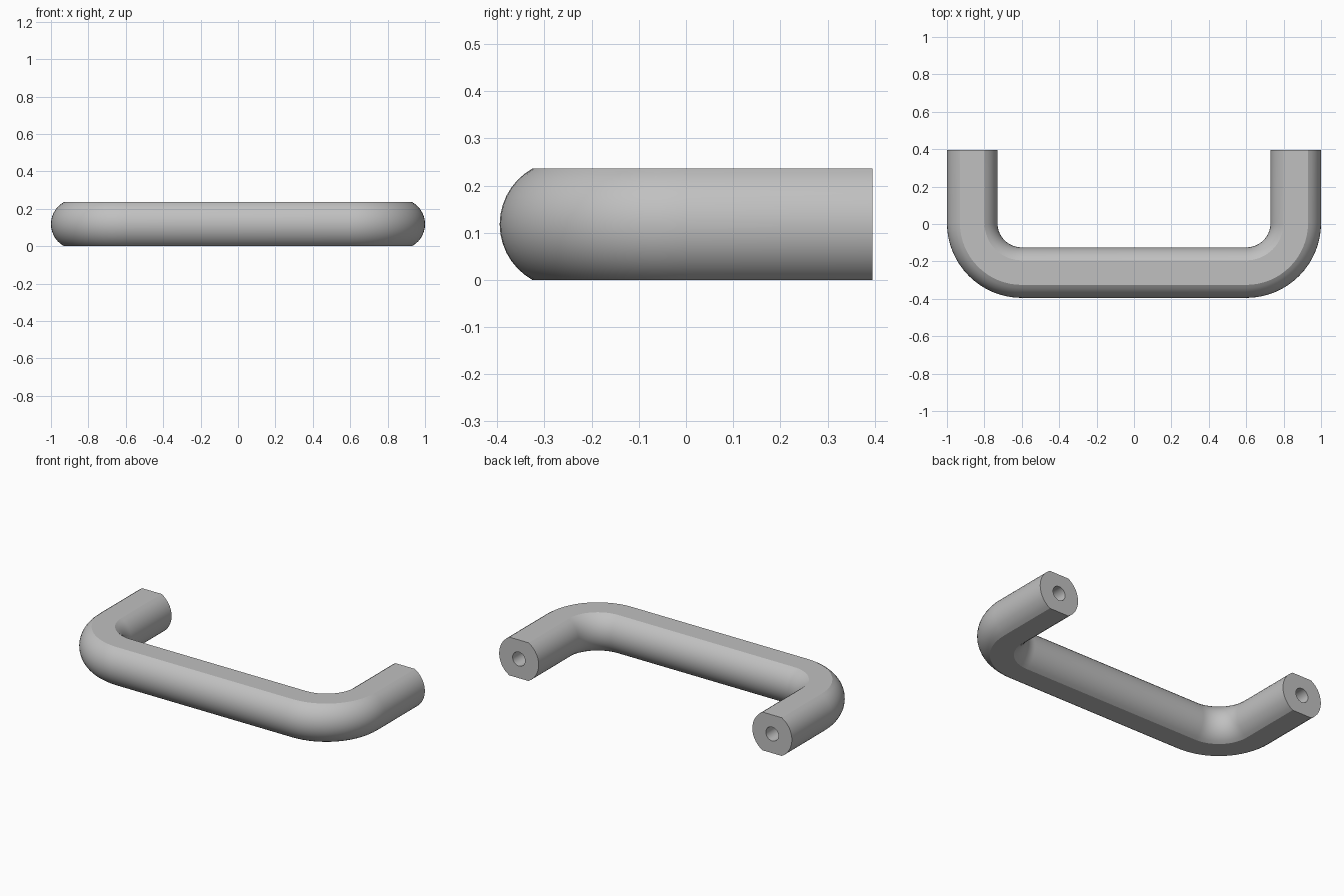
import bpy, bmesh, math
from mathutils import Vector

cube = bpy.data.objects.get("Cube")
if cube:
    bpy.data.objects.remove(cube, do_unlink=True)

RADIUS = 0.135       # round sides of the bar
HALF_HEIGHT = 0.118  # flats on top and bottom
HOLE_RADIUS, HOLE_DEPTH = 0.043, 0.25
LEG_X, END_Y = 0.865, 0.395
BEND = 0.265
BEND_X, BEND_Y = LEG_X - BEND, 0.005
BEND_STEPS = 16

# Cross-section angles: round side, flat, round side, flat
edge = math.asin(HALF_HEIGHT / RADIUS)
angles = []
for start, stop, steps in ((-edge, edge, 14), (edge, math.pi - edge, 6),
                           (math.pi - edge, math.pi + edge, 14),
                           (math.pi + edge, 2 * math.pi - edge, 6)):
    angles += [start + (stop - start) * i / steps for i in range(steps)]


def bar_radius(a):
    return min(RADIUS, HALF_HEIGHT / max(abs(math.sin(a)), 0.01))


def hole_radius(a):
    return HOLE_RADIUS


# Stations along the bar: x, y, direction of the section, section shape
stations = [(-LEG_X, END_Y - HOLE_DEPTH, math.pi, hole_radius),
            (-LEG_X, END_Y, math.pi, hole_radius),
            (-LEG_X, END_Y, math.pi, bar_radius)]
for side_x, first in ((-BEND_X, math.pi), (BEND_X, 1.5 * math.pi)):
    for i in range(BEND_STEPS + 1):
        t = first + math.pi / 2 * i / BEND_STEPS
        stations.append((side_x + BEND * math.cos(t),
                         BEND_Y + BEND * math.sin(t), t, bar_radius))
stations += [(LEG_X, END_Y, 2 * math.pi, bar_radius),
             (LEG_X, END_Y, 2 * math.pi, hole_radius),
             (LEG_X, END_Y - HOLE_DEPTH, 2 * math.pi, hole_radius)]

# Sweep the section, including the end faces and the blind screw holes
bm = bmesh.new()
rings = []
for x, y, t, shape in stations:
    out = Vector((math.cos(t), math.sin(t), 0))
    centre = Vector((x, y, HALF_HEIGHT))
    rings.append([bm.verts.new(centre + shape(a) * (out * math.cos(a) + Vector((0, 0, math.sin(a)))))
                  for a in angles])
n = len(angles)
for a, b in zip(rings, rings[1:]):
    for i in range(n):
        j = (i + 1) % n
        bm.faces.new((a[i], a[j], b[j], b[i]))
bm.faces.new(rings[0])
bm.faces.new(rings[-1])
bmesh.ops.recalc_face_normals(bm, faces=bm.faces)

mesh = bpy.data.meshes.new("pull_handle")
bm.to_mesh(mesh)
bm.free()
handle = bpy.data.objects.new("pull_handle", mesh)
bpy.context.collection.objects.link(handle)

# Plain grey metal
grey = bpy.data.materials.new("light_grey")
grey.use_nodes = True
colour = (0.53, 0.53, 0.53, 1)
grey.diffuse_color = colour
grey.node_tree.nodes["Principled BSDF"].inputs["Base Color"].default_value = colour
mesh.materials.append(grey)

# Smooth round sides with crisp edges at the flats
bpy.ops.object.select_all(action='DESELECT')
handle.select_set(True)
bpy.context.view_layer.objects.active = handle
bpy.ops.object.shade_smooth_by_angle(angle=math.radians(20))
